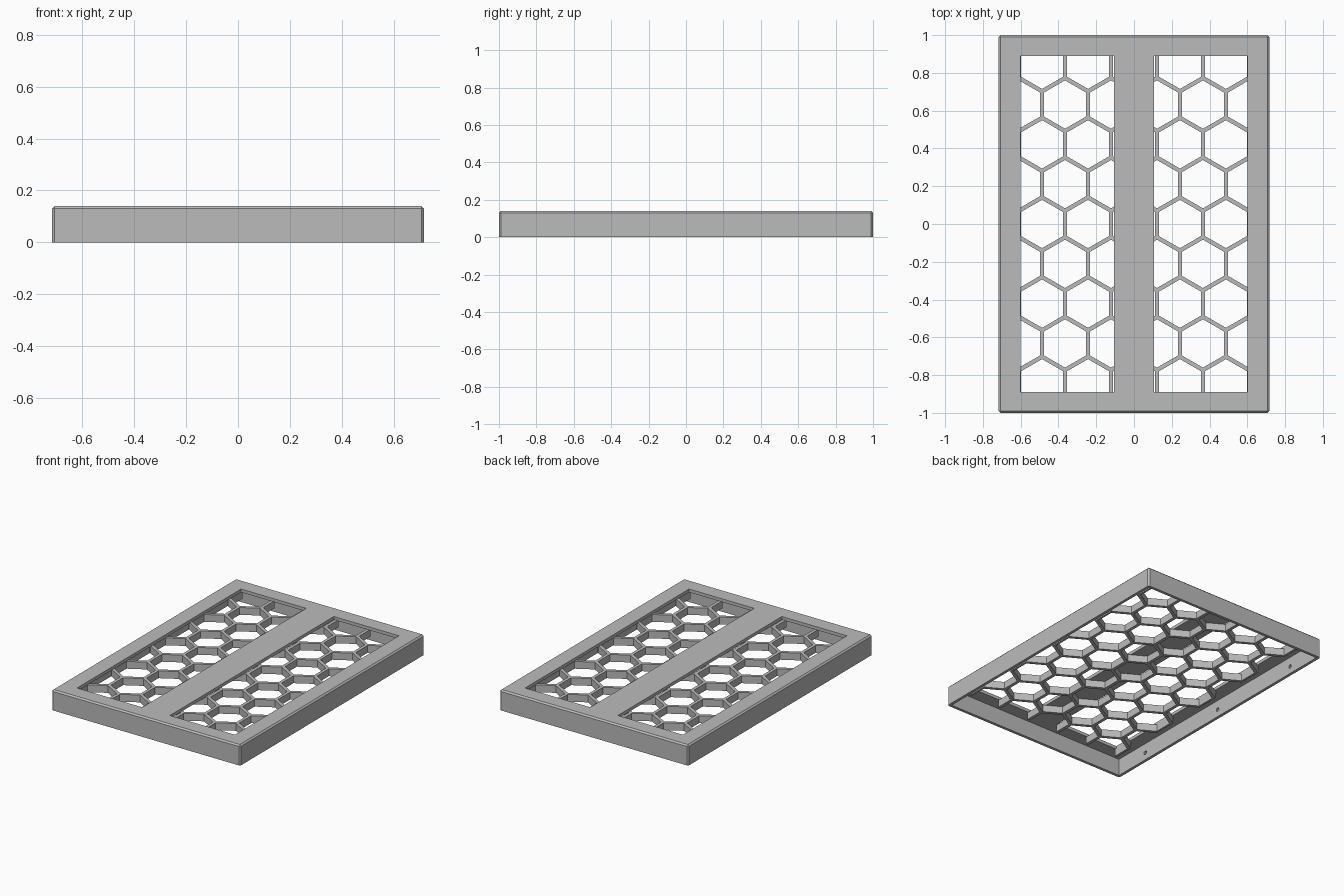
import bpy, bmesh, math
from mathutils import Matrix

if "Cube" in bpy.data.objects:
    bpy.data.objects.remove(bpy.data.objects["Cube"], do_unlink=True)

HALF_X, HALF_Y, HEIGHT = 0.717, 1.0, 0.14
WALL, PLATE_Z = 0.02, 0.118
PITCH, RIB = 0.2434, 0.022

grey = bpy.data.materials.new("warm_grey")
grey.use_nodes = True
grey.diffuse_color = (0.5, 0.5, 0.5, 1)
grey.node_tree.nodes["Principled BSDF"].inputs["Base Color"].default_value = grey.diffuse_color


def add_box(bm, x0, x1, y0, y1, z0, z1):
    m = Matrix.Translation(((x0 + x1) / 2, (y0 + y1) / 2, (z0 + z1) / 2))
    m = m @ Matrix.Diagonal((x1 - x0, y1 - y0, z1 - z0, 1))
    bmesh.ops.create_cube(bm, size=1, matrix=m)


def add_hex(bm, x, y, z0, z1, radius):
    rings = [[bm.verts.new((x + radius * math.sin(k * math.pi / 3),
                            y + radius * math.cos(k * math.pi / 3), z))
              for k in range(6)] for z in (z0, z1)]
    bm.faces.new(rings[0])
    bm.faces.new(reversed(rings[1]))
    for k in range(6):
        n = (k + 1) % 6
        bm.faces.new((rings[0][n], rings[0][k], rings[1][k], rings[1][n]))


def finish(bm, name):
    bmesh.ops.recalc_face_normals(bm, faces=bm.faces)
    mesh = bpy.data.meshes.new(name)
    bm.to_mesh(mesh)
    bm.free()
    mesh.materials.append(grey)
    obj = bpy.data.objects.new(name, mesh)
    bpy.context.collection.objects.link(obj)
    return obj


def cut(obj, cutter):
    # Bake the cut, then drop the cutter
    cutter.hide_render = True
    mod = obj.modifiers.new("cut", 'BOOLEAN')
    mod.operation, mod.solver, mod.object = 'DIFFERENCE', 'EXACT', cutter
    deps = bpy.context.evaluated_depsgraph_get()
    mesh = bpy.data.meshes.new_from_object(obj.evaluated_get(deps))
    obj.modifiers.clear()
    obj.data = mesh
    bpy.data.objects.remove(cutter, do_unlink=True)


# Cover: chamfered tray, open underneath
bm = bmesh.new()
add_box(bm, -HALF_X, HALF_X, -HALF_Y, HALF_Y, 0, HEIGHT)
edges = [e for e in bm.edges if max(v.co.z for v in e.verts) > 0.1]
bmesh.ops.bevel(bm, geom=edges, offset=0.01, segments=1, affect='EDGES')
cover = finish(bm, "cover")

bm = bmesh.new()
add_box(bm, WALL - HALF_X, HALF_X - WALL, WALL - HALF_Y, HALF_Y - WALL, -0.1, PLATE_Z)
cut(cover, finish(bm, "cavity_cutter"))

# Two long windows either side of the central bar
bm = bmesh.new()
for x0, x1 in ((-0.6, -0.105), (0.105, 0.6)):
    add_box(bm, x0, x1, -0.89, 0.89, 0.1, 0.2)
cut(cover, finish(bm, "window_cutter"))

# Small blind sockets on the inside of the long walls
bm = bmesh.new()
for side in (-1, 1):
    for y in (-0.72, 0, 0.72):
        m = Matrix.Translation((side * (HALF_X - WALL), y, 0.052)) @ Matrix.Rotation(math.pi / 2, 4, 'Y')
        bmesh.ops.create_cone(bm, cap_ends=True, segments=12, radius1=0.013,
                              radius2=0.013, depth=0.024, matrix=m)
cut(cover, finish(bm, "socket_cutter"))

# Honeycomb grille hanging under the plate
bm = bmesh.new()
add_box(bm, -0.612, 0.612, -0.9, 0.9, 0.07, PLATE_Z + 0.002)
grille = finish(bm, "honeycomb_grille")

bm = bmesh.new()
for row in range(-4, 5):
    shift = 0.5 * (row % 2)
    for col in range(-4, 4):
        add_hex(bm, (col + shift) * PITCH, row * PITCH * math.sqrt(3) / 2,
                0, 0.2, (PITCH - RIB) / math.sqrt(3))
cut(grille, finish(bm, "cell_cutter"))
